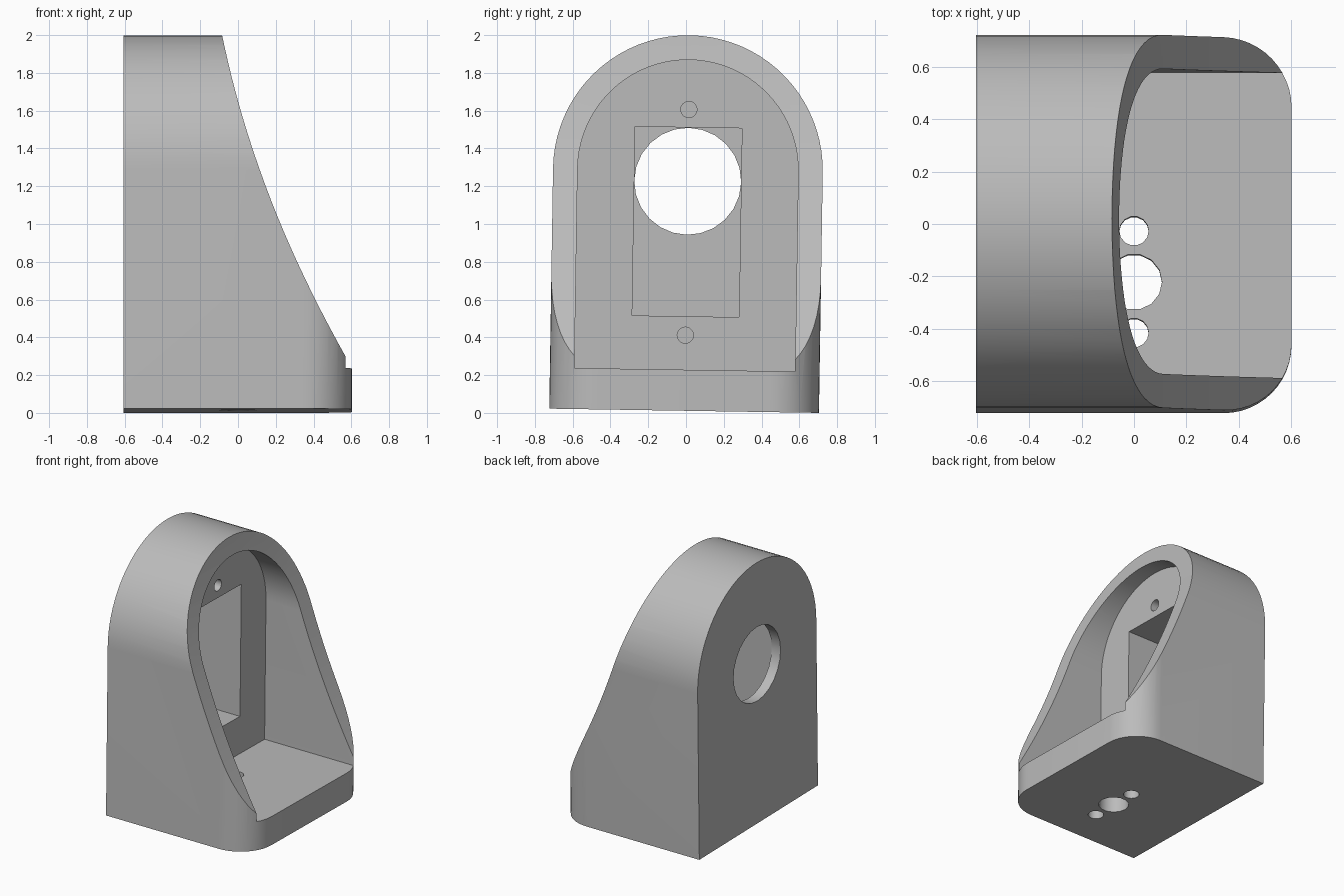
import bpy
import bmesh
from math import cos, sin, pi, radians

default = bpy.data.objects.get("Cube")
if default:
    bpy.data.objects.remove(default, do_unlink=True)

grey = bpy.data.materials.new("plain grey")
grey.use_nodes = True
colour = (0.5, 0.5, 0.5, 1)
grey.diffuse_color = colour
grey.node_tree.nodes["Principled BSDF"].inputs["Base Color"].default_value = colour


def prism(name, points, axis, low, high):
    """Extrude a flat outline along one axis."""
    place = {"x": lambda a, b, c: (c, a, b),
             "y": lambda a, b, c: (a, c, b),
             "z": lambda a, b, c: (a, b, c)}[axis]
    bm = bmesh.new()
    start = [bm.verts.new(place(a, b, low)) for a, b in points]
    end = [bm.verts.new(place(a, b, high)) for a, b in points]
    bm.faces.new(start)
    bm.faces.new(end)
    for i in range(len(points)):
        j = (i + 1) % len(points)
        bm.faces.new((start[i], start[j], end[j], end[i]))
    bmesh.ops.recalc_face_normals(bm, faces=bm.faces)
    mesh = bpy.data.meshes.new(name)
    bm.to_mesh(mesh)
    bm.free()
    mesh.materials.append(grey)
    obj = bpy.data.objects.new(name, mesh)
    bpy.context.collection.objects.link(obj)
    return obj


def arc(cx, cy, radius, start, end, steps):
    angles = [start + (end - start) * i / steps for i in range(steps + 1)]
    return [(cx + radius * cos(a), cy + radius * sin(a)) for a in angles]


def circle(cx, cy, radius, sides):
    return arc(cx, cy, radius, 0, 2 * pi, sides)[:-1]


def arch(half_width, base):
    return [(-half_width, base), (half_width, base)] + arc(0, 1.274, half_width, 0, pi, 40)


def combine(target, tool, operation):
    mod = target.modifiers.new("cut", "BOOLEAN")
    mod.operation, mod.object, mod.solver = operation, tool, "EXACT"
    bpy.context.view_layer.objects.active = target
    bpy.ops.object.modifier_apply(modifier=mod.name)
    bpy.data.objects.remove(tool, do_unlink=True)


# Arched block
housing = prism("arched_housing", arch(0.714, 0), "x", -0.605, 0.7)

# Sloping curved front and rounded upright corners
slope = []
for i in range(25):
    z = 2.1 - 2.0 * i / 24
    slope.append((-0.085 + 0.3 * (1.99 - z) + 0.108 * (z - 1.99) * (z - 1.04), z))
side = [(-0.8, 2.1)] + slope + [(0.8, -0.1), (-0.8, -0.1)]
combine(housing, prism("side_shape", side, "y", -1, 1), "INTERSECT")
r = 0.26
plan = ([(-0.8, 0.8), (-0.8, -0.8), (0.603 - r, -0.8)]
        + arc(0.603 - r, r - 0.714, r, -pi / 2, 0, 12)
        + arc(0.603 - r, 0.714 - r, r, 0, pi / 2, 12) + [(0.603 - r, 0.8)])
combine(housing, prism("plan_shape", plan, "z", -0.2, 2.5), "INTERSECT")

# Open cavity, rectangular pocket and round window in the back wall
combine(housing, prism("cavity", arch(0.584, 0.217), "x", -0.18, 1), "DIFFERENCE")
w = 0.283
pocket = [(-w, 0.5), (w, 0.5), (w, 1.5), (-w, 1.5)]
combine(housing, prism("pocket", pocket, "x", -0.53, 0), "DIFFERENCE")
combine(housing, prism("window", circle(0, 1.215, w, 24), "x", -0.8, -0.4), "DIFFERENCE")

# Blind screw holes above and below the pocket
for z in (0.4, 1.595):
    combine(housing, prism("screw_hole", circle(0, z, 0.043, 20), "x", -0.4, 0), "DIFFERENCE")

# Cable and screw holes through the floor
for y, radius in ((-0.02, 0.056), (-0.215, 0.107), (-0.41, 0.056)):
    combine(housing, prism("floor_hole", circle(0, y, radius, 14), "z", -0.2, 0.4), "DIFFERENCE")

# Slight tilt, standing on the lower edge
housing.rotation_euler.x = radians(-0.9)
housing.location = (0, -0.01, 0.0113)
bpy.ops.object.select_all(action="DESELECT")
housing.select_set(True)
bpy.context.view_layer.objects.active = housing
bpy.ops.object.shade_smooth_by_angle(angle=radians(30))
